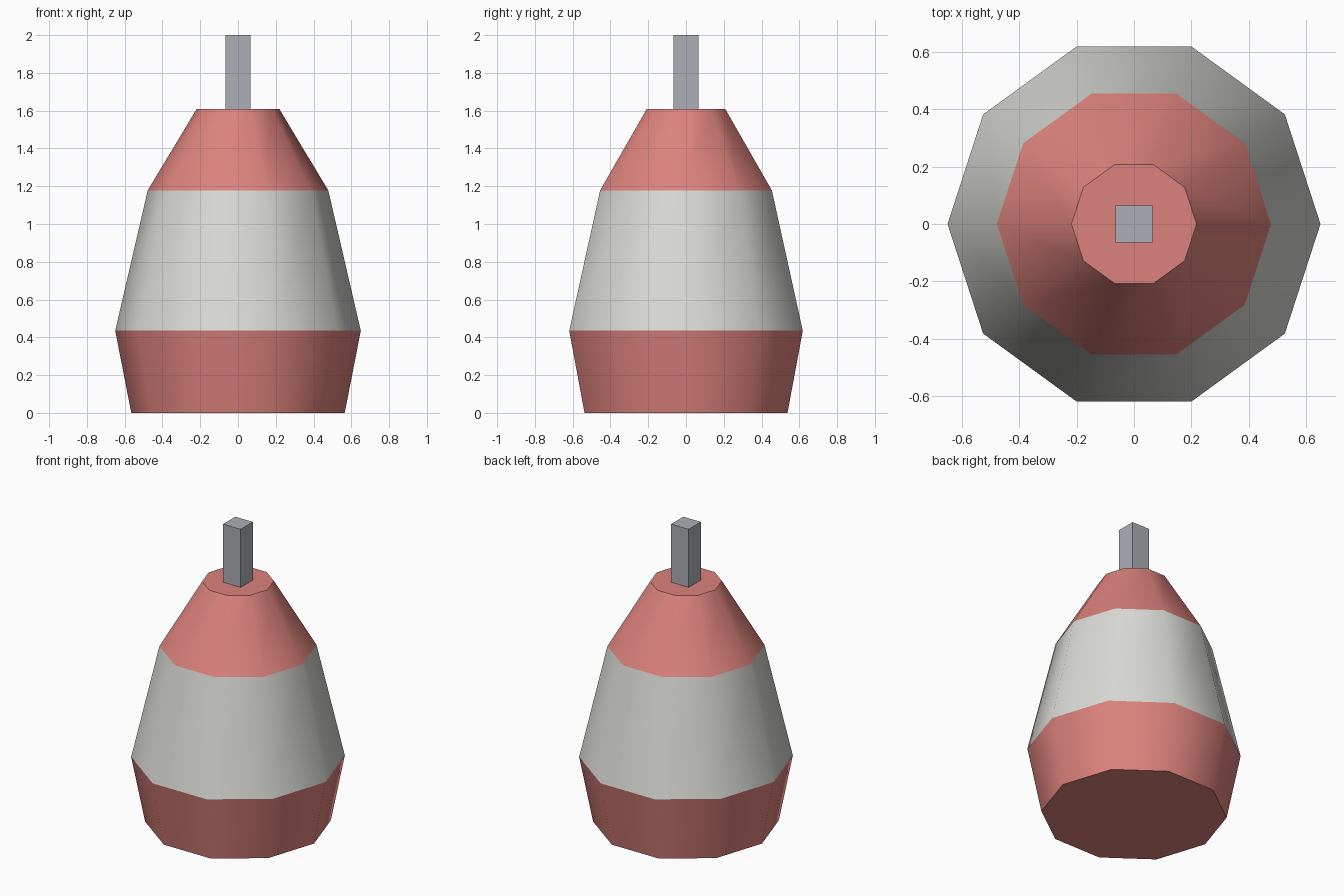
import bpy, bmesh, math

if "Cube" in bpy.data.objects:
    bpy.data.objects.remove(bpy.data.objects["Cube"])

SIDES = 10


def material(name, rgb):
    m = bpy.data.materials.new(name)
    m.diffuse_color = (*rgb, 1.0)
    m.use_nodes = True
    m.node_tree.nodes["Principled BSDF"].inputs["Base Color"].default_value = m.diffuse_color
    return m


red = material("faded red", (0.72, 0.225, 0.205))
white = material("off white", (0.70, 0.70, 0.67))
steel = material("steel grey", (0.41, 0.43, 0.465))


def finish(name, bm, mats):
    bmesh.ops.recalc_face_normals(bm, faces=bm.faces)
    mesh = bpy.data.meshes.new(name)
    bm.to_mesh(mesh)
    bm.free()
    for m in mats:
        mesh.materials.append(m)
    ob = bpy.data.objects.new(name, mesh)
    bpy.context.collection.objects.link(ob)
    return ob


# Ten-sided body: (radius, height) rings, closed at both ends
profile = [(0.565, 0.0), (0.65, 0.435), (0.478, 1.178), (0.218, 1.61)]
bm = bmesh.new()
rings = []
for r, z in profile:
    rings.append([bm.verts.new((r * math.cos(math.tau * i / SIDES),
                                r * math.sin(math.tau * i / SIDES), z))
                  for i in range(SIDES)])
for band, (lo, hi) in enumerate(zip(rings, rings[1:])):
    for i in range(SIDES):
        j = (i + 1) % SIDES
        f = bm.faces.new((lo[i], lo[j], hi[j], hi[i]))
        f.smooth = True
        f.material_index = 1 if band == 1 else 0   # white middle band
bm.faces.new(rings[0][::-1])
bm.faces.new(rings[-1])
# Crisp seams between the bands, smooth around them
for e in bm.edges:
    if abs(e.verts[0].co.z - e.verts[1].co.z) < 1e-5:
        e.smooth = False
finish("buoy_body", bm, [red, white])

# Square post on top
bm = bmesh.new()
bmesh.ops.create_cube(bm, size=1.0)
for v in bm.verts:
    v.co.x *= 0.13
    v.co.y *= 0.13
    v.co.z = 1.61 if v.co.z < 0 else 2.0
finish("top_post", bm, [steel])
